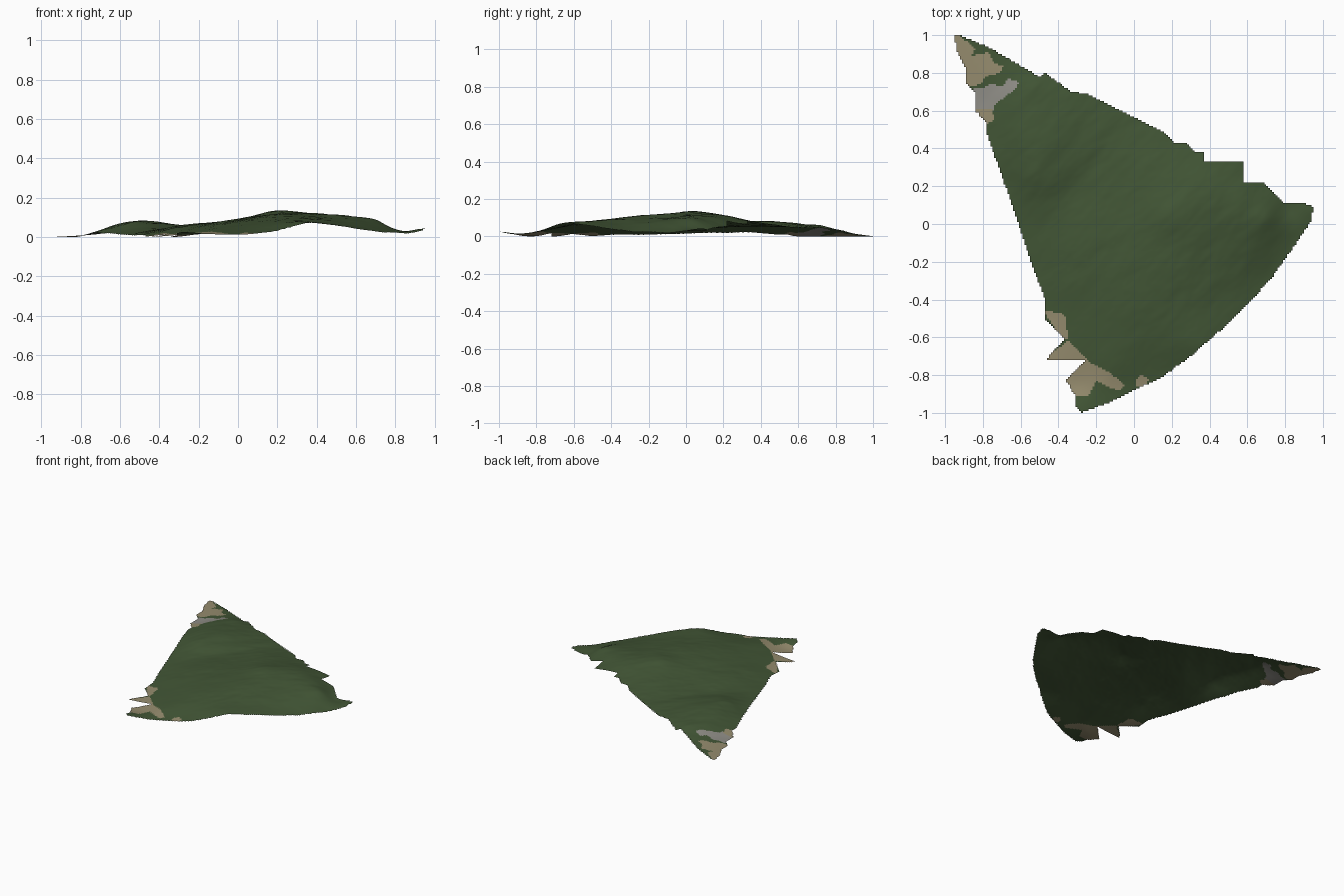
import bpy
import bmesh
from math import sqrt
from mathutils import Vector, noise

cube = bpy.data.objects.get("Cube")
if cube:
    bpy.data.objects.remove(cube)

STEP = 0.01  # grid spacing of the terrain sheet


def pairs(values):
    """Turn hundredths x, y, x, y ... into points."""
    return [(x / 100, y / 100) for x, y in zip(values[::2], values[1::2])]


def inside(x, y, outline):
    """Even-odd test of a point against a closed outline."""
    hit = False
    x0, y0 = outline[-1]
    for x1, y1 in outline:
        if (y0 > y) != (y1 > y) and x < x0 + (y - y0) * (x1 - x0) / (y1 - y0):
            hit = not hit
        x0, y0 = x1, y1
    return hit


def material(name, colour):
    mat = bpy.data.materials.new(name)
    mat.use_nodes = True
    rgba = (*colour, 1)
    mat.diffuse_color = rgba
    bsdf = mat.node_tree.nodes["Principled BSDF"]
    bsdf.inputs["Base Color"].default_value = rgba
    bsdf.inputs["Roughness"].default_value = 0.9
    return mat


# Border of the land, clockwise from the north-west tip
border = pairs([
    -95, 100, -92, 100, -76, 93, -50, 78, -47, 80, -33, 70, -25, 69, 17, 48,
    22, 43, 28, 43, 33, 38, 37, 38, 37, 33, 58, 33, 58, 22, 69, 22, 79, 11,
    90, 11, 95, 9, 94, 2, 86, -10, 74, -27, 60, -43, 45, -57, 30, -70,
    15, -81, 0, -88, -12, -94, -28, -100, -31, -96, -31, -91, -36, -83,
    -26, -72, -47, -72, -36, -61, -47, -51, -47, -40, -55, -19, -61, 0,
    -68, 20, -78, 48, -78, 54, -84, 60, -84, 69, -89, 75, -89, 82, -94, 92])

# Ground patches: material slot and outline
patches = [
    (1, pairs([-97, 101, -93, 100, -84, 93, -86, 89, -77, 91, -74, 85, -69, 84,
               -71, 80, -79, 78, -81, 74, -90, 72])),
    (2, pairs([-85, 72, -80, 72, -76, 74, -70, 73, -66, 77, -61, 75, -63, 71,
               -73, 64, -75, 59, -85, 61])),
    (1, pairs([-85, 61, -75, 61, -74, 55, -80, 52])),
    (1, pairs([-48, -46, -38, -47, -36, -50, -35, -61, -38, -61])),
    (1, pairs([-50, -73, -35, -62, -22, -74, -14, -78, -5, -85, -7, -88,
               -12, -87, -20, -83, -24, -91, -38, -91])),
    (1, pairs([1, -86, 1, -83, 4, -80, 8, -82, 6, -86])),
]

# Heights: (x, y) in hundredths, z in thousandths
uplands = [
    (20, 4, 134), (10, -8, 108), (28, 17, 118), (42, 18, 112), (55, 14, 102),
    (70, 4, 88), (60, -15, 78), (42, -8, 104), (27, -25, 112), (8, -28, 98),
    (35, -45, 82), (12, -55, 72), (-8, -45, 66), (-10, -15, 76), (0, 10, 88)]
valley = [
    (-20, 4, 64), (-34, 16, 46), (-20, 30, 50), (-5, 36, 62), (12, 35, 80),
    (-45, -2, 34), (-30, -12, 56), (-35, -32, 40), (-25, -58, 32),
    (-12, -74, 34)]
western_hills = [
    (-42, 38, 78), (-52, 24, 72), (-59, 42, 72), (-28, 52, 56), (-60, 58, 64),
    (-55, 72, 56), (-70, 74, 24)]
shore = [
    (-94, 100, 0), (-85, 83, 3), (-80, 65, 4), (-77, 46, 12), (-69, 22, 18),
    (-62, 0, 13), (-52, -25, 10), (-46, -48, 4), (-44, -71, 0), (-30, -85, 2),
    (-28, -99, 24), (-10, -90, 14), (4, -85, 14), (20, -77, 34), (34, -65, 72),
    (47, -55, 62), (60, -42, 42), (73, -27, 26), (84, -9, 22), (94, 8, 42),
    (81, 8, 30), (68, 20, 56), (56, 30, 72), (35, 37, 76), (10, 51, 56),
    (-20, 66, 44), (-46, 78, 38), (-72, 90, 14)]
samples = [(x / 100, y / 100, z / 1000)
           for x, y, z in uplands + valley + western_hills + shore]
BASE = sum(z for _, _, z in samples) / len(samples)


def kernel(x, y, sx, sy):
    return sqrt((x - sx) ** 2 + (y - sy) ** 2 + 0.002)


def solve(rows):
    """Gauss-Jordan elimination with pivoting on an augmented matrix."""
    size = len(rows)
    for c in range(size):
        p = max(range(c, size), key=lambda r: abs(rows[r][c]))
        rows[c], rows[p] = rows[p], rows[c]
        pivot = rows[c][c]
        rows[c] = [v / pivot for v in rows[c]]
        for r in range(size):
            if r != c:
                f = rows[r][c]
                rows[r] = [a - f * b for a, b in zip(rows[r], rows[c])]
    return [row[-1] for row in rows]


# Smooth surface passing through every known height
weights = solve([[kernel(x, y, sx, sy) for sx, sy, _ in samples] + [z - BASE]
                 for x, y, z in samples])


def height(x, y):
    """Interpolated height with a little weathered relief."""
    z = BASE + sum(w * kernel(x, y, sx, sy)
                   for w, (sx, sy, _) in zip(weights, samples))
    # gullies along the north-east direction, rougher towards the north-west
    along, across = (x + y) * 3, (x - y) * 7
    relief = noise.fractal(Vector((along, across, 0.5)), 1.0, 2.0, 4)
    rough = 0.08 if x < y else 0.04
    return max(0, z + relief * min(0.004, z * rough))


# Terrain sheet: keep every grid cell whose centre lies inside the border
bm = bmesh.new()
grid = {}


def corner(i, j):
    if (i, j) not in grid:
        x, y = i * STEP, j * STEP
        grid[i, j] = bm.verts.new((x, y, height(x, y)))
    return grid[i, j]


count = round(1 / STEP)
for i in range(-count, count):
    for j in range(-count, count):
        cx, cy = (i + 0.5) * STEP, (j + 0.5) * STEP
        if inside(cx, cy, border):
            face = bm.faces.new([corner(i, j), corner(i + 1, j),
                                 corner(i + 1, j + 1), corner(i, j + 1)])
            face.smooth = True
            for slot, outline in patches:
                if inside(cx, cy, outline):
                    face.material_index = slot

mesh = bpy.data.meshes.new("terrain")
bm.to_mesh(mesh)
bm.free()
for name, colour in (("grass green", (0.054, 0.092, 0.036)),
                     ("sandy tan", (0.3, 0.26, 0.155)),
                     ("rock grey", (0.27, 0.262, 0.235))):
    mesh.materials.append(material(name, colour))
terrain = bpy.data.objects.new("terrain", mesh)
bpy.context.collection.objects.link(terrain)
